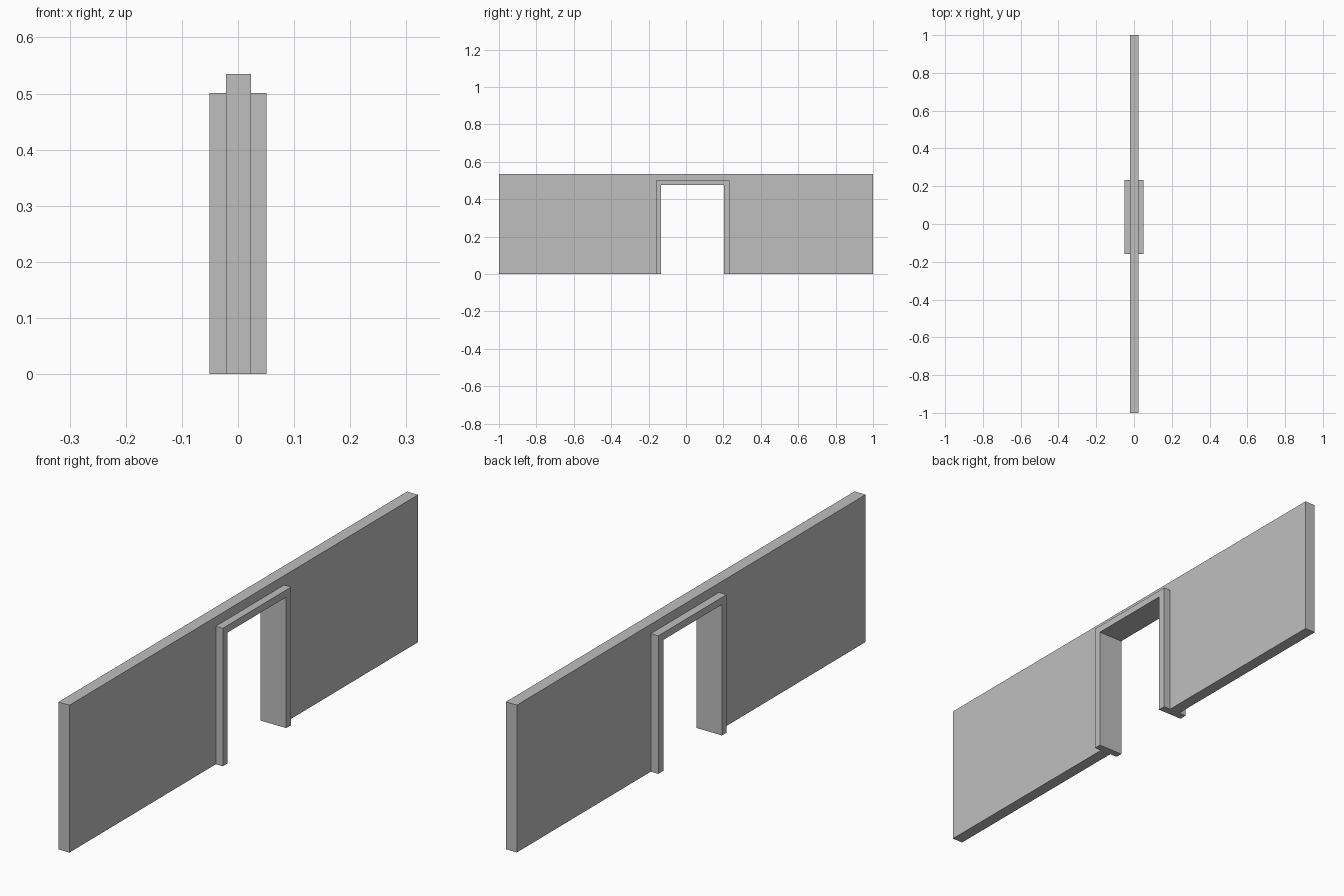
import bpy
import bmesh

cube = bpy.data.objects.get("Cube")
if cube:
    bpy.data.objects.remove(cube, do_unlink=True)

# Plain grey plaster
grey = bpy.data.materials.new("light_grey")
grey.use_nodes = True
grey.diffuse_color = (0.52, 0.52, 0.52, 1)
grey.node_tree.nodes["Principled BSDF"].inputs["Base Color"].default_value = grey.diffuse_color


def arch(name, outer, inner, x_min, x_max):
    """Extrude an upside-down U along x; outer and inner are (y_min, y_max, top)."""
    oy0, oy1, oz = outer
    iy0, iy1, iz = inner
    profile = [(oy0, 0), (iy0, 0), (iy0, iz), (iy1, iz),
               (iy1, 0), (oy1, 0), (oy1, oz), (oy0, oz)]
    bm = bmesh.new()
    face = bm.faces.new([bm.verts.new((x_min, y, z)) for y, z in profile])
    result = bmesh.ops.extrude_face_region(bm, geom=[face])
    moved = [v for v in result["geom"] if isinstance(v, bmesh.types.BMVert)]
    bmesh.ops.translate(bm, verts=moved, vec=(x_max - x_min, 0, 0))
    bmesh.ops.recalc_face_normals(bm, faces=bm.faces)
    mesh = bpy.data.meshes.new(name)
    bm.to_mesh(mesh)
    bm.free()
    mesh.materials.append(grey)
    obj = bpy.data.objects.new(name, mesh)
    bpy.context.collection.objects.link(obj)
    return obj


frame_outline = (-0.16, 0.232, 0.501)
doorway = (-0.133, 0.203, 0.475)

# Long wall with a gap that the door frame fills
arch("wall", (-1, 1, 0.535), frame_outline, -0.021, 0.023)

# Door frame, thicker than the wall
arch("door_frame", frame_outline, doorway, -0.051, 0.051)
